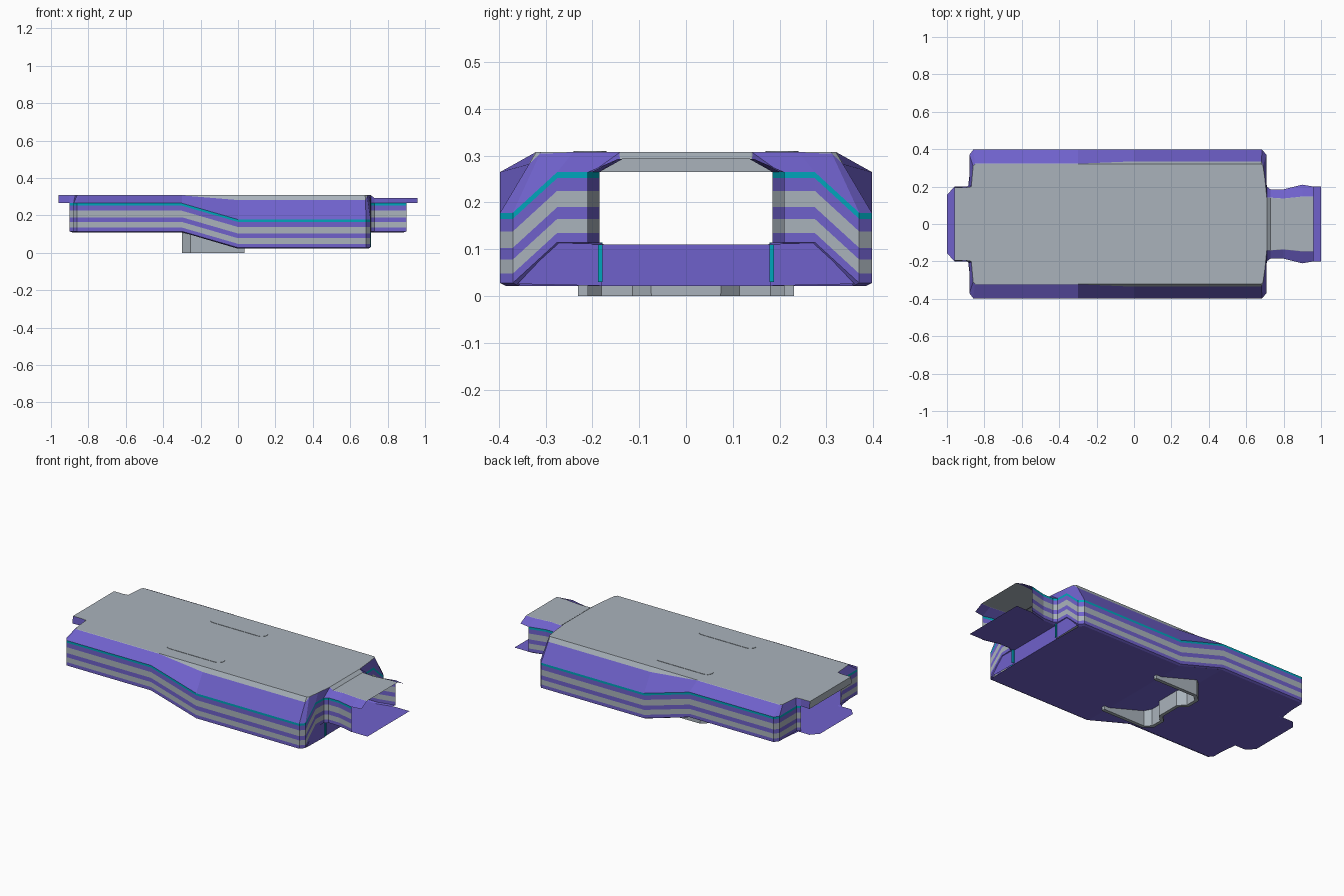
import bpy, bmesh, math

if "Cube" in bpy.data.objects:
    bpy.data.objects.remove(bpy.data.objects["Cube"])

# Shared colours
def mat(name, rgb):
    m = bpy.data.materials.new(name)
    m.diffuse_color = (*rgb, 1)
    m.use_nodes = True
    m.node_tree.nodes["Principled BSDF"].inputs["Base Color"].default_value = m.diffuse_color
    return m

PURPLE = mat("purple", (0.16, 0.12, 0.60))
GREY = mat("grey", (0.40, 0.45, 0.50))
TEAL = mat("teal", (0.0, 0.38, 0.50))
MATS = [PURPLE, GREY, TEAL]
P, G, T = 0, 1, 2


def loft(name, rings, colours, mirror=False, closed=False):
    """Skin a list of point rows; colours gives one slot per strip."""
    bm = bmesh.new()
    rows = [[bm.verts.new(p) for p in r] for r in rings]
    for a, b, c in zip(rows, rows[1:], colours):
        n = len(a)
        for i in range(n if closed else n - 1):
            j = (i + 1) % n
            bm.faces.new((a[i], a[j], b[j], b[i])).material_index = c
    if closed:
        bm.faces.new(rows[-1]).material_index = colours[-1]
    bmesh.ops.remove_doubles(bm, verts=bm.verts, dist=1e-5)
    bmesh.ops.recalc_face_normals(bm, faces=bm.faces)
    me = bpy.data.meshes.new(name)
    bm.to_mesh(me)
    bm.free()
    for m in MATS:
        me.materials.append(m)
    ob = bpy.data.objects.new(name, me)
    bpy.context.collection.objects.link(ob)
    if mirror:
        md = ob.modifiers.new("mirror", "MIRROR")
        md.use_axis = (False, True, False)
    return ob


def flip(pts):
    return [(x, -y, z) for x, y, z in pts]


# Half plan of the hull: wall x, y, base z, then roof edge x, y, z
HI, LO, TOP, NECK = 0.115, 0.028, 0.308, 0.293
plan = [
    (-.96, .20, HI, -.96, .195, TOP),
    (-.90, .195, HI, -.90, .195, TOP),
    (-.88, .21, HI, -.87, .20, TOP),
    (-.88, .37, HI, -.86, .31, TOP),
    (-.86, .397, HI, -.85, .32, TOP),
    (-.30, .397, HI, -.30, .32, TOP),
    (0.0, .397, LO, 0.0, .32, TOP),
    (.685, .397, LO, .68, .32, TOP),
    (.708, .37, LO, .69, .31, TOP),
    (.708, .275, HI, .70, .24, TOP),
    (.71, .20, HI, .71, .14, TOP),
    (.73, .185, HI, .73, .14, NECK),
    (.80, .185, HI, .80, .135, NECK),
    (.90, .21, HI, .90, .145, NECK),
    (.96, .20, HI, .96, .145, NECK),
]
WALL_H = .15

# Ribbed side walls with a tucked-in lower lip and a teal top trim
bands = [0, .02, .05, .075, .11, .137, WALL_H]
wall_plan = plan[1:-1]
rings = [[(x * .985, y - .012, z - .006) for x, y, z, *_ in wall_plan]]
rings += [[(x, y, z + h) for x, y, z, *_ in wall_plan] for h in bands]
loft("side_walls", rings, [P, P, G, P, G, P, T], mirror=True)

# Sloping shoulders between wall top and roof, grey along the upper edge
eave = [(x, y, z + WALL_H) for x, y, z, *_ in plan]
edge = [(a, b, c) for *_, a, b, c in plan]
mid = []
for i, (e, r) in enumerate(zip(eave, edge)):
    t = .8 if i in (6, 7) else .97
    mid.append(tuple(e[k] + (r[k] - e[k]) * t for k in range(3)))
loft("shoulders", [eave, mid, edge], [P, G], mirror=True)

# Roof skin and rear closing strip
loft("roof", [edge, flip(edge)], [G])
loft("roof_rear_strip", [[(-.96, .2, HI + WALL_H), (-.96, -.2, HI + WALL_H)],
                         [(-.96, .195, TOP), (-.96, -.195, TOP)]], [G])

# Floor: high rear, ramp, low hold, step up to the neck tongue
FH, FL = .11, .022
floor = [(-1, .155, FH), (-.96, .20, FH), (-.887, .20, FH), (-.867, .365, FH),
         (-.85, .385, FH), (-.30, .385, FH), (0, .385, FL), (.675, .385, FL),
         (.697, .36, FL), (.70, .18, FL), (.701, .18, FH), (.73, .175, FH),
         (.80, .175, FH), (.90, .20, FH), (1, .20, FH)]
loft("floor", [floor, flip(floor)], [P])

# Front bulkhead below the climbing wall bands
loft("front_bulkhead", [[(.705, .18, FL), (.705, .36, FL + .004)],
                        [(.705, .18, HI), (.705, .275, HI)]], [P], mirror=True)


def prism(name, outline, z0, z1, colour, mirror=False):
    return loft(name, [[(x, y, z0) for x, y in outline],
                       [(x, y, z1) for x, y in outline]], [colour],
                mirror=mirror, closed=True)


# Teal corner posts beside the neck step
prism("corner_post", [(.70, .178), (.712, .178), (.712, .188), (.70, .188)],
      .03, HI, T, mirror=True)

# Capsule hatches on the roof
def capsule(x0, x1, y, r, n=8):
    pts = [(x1 + r * math.sin(math.pi * i / n), y - r * math.cos(math.pi * i / n))
           for i in range(n + 1)]
    return pts + [(x0 - r * math.sin(math.pi * i / n), y + r * math.cos(math.pi * i / n))
                  for i in range(n + 1)]

prism("roof_hatch", capsule(-.285, .015, .205, .035), TOP - .001, TOP + .002, G,
      mirror=True)

# U-shaped support skirt under the ramp
half = [(.035, .22), (0, .22), (-.25, .22), (-.29, .185), (-.29, .11), (-.25, .07)]
path = half + [(x, -y) for x, y in reversed(half)]

def floor_z(x):
    return FL + (FH - FL) * min(1, max(0, -x / .3))

skirt = loft("support_skirt", [[(x, y, 0) for x, y in path],
                               [(x, y, floor_z(x) + .002) for x, y in path]], [G])
sol = skirt.modifiers.new("thickness", "SOLIDIFY")
sol.thickness = .022
sol.offset = 0
